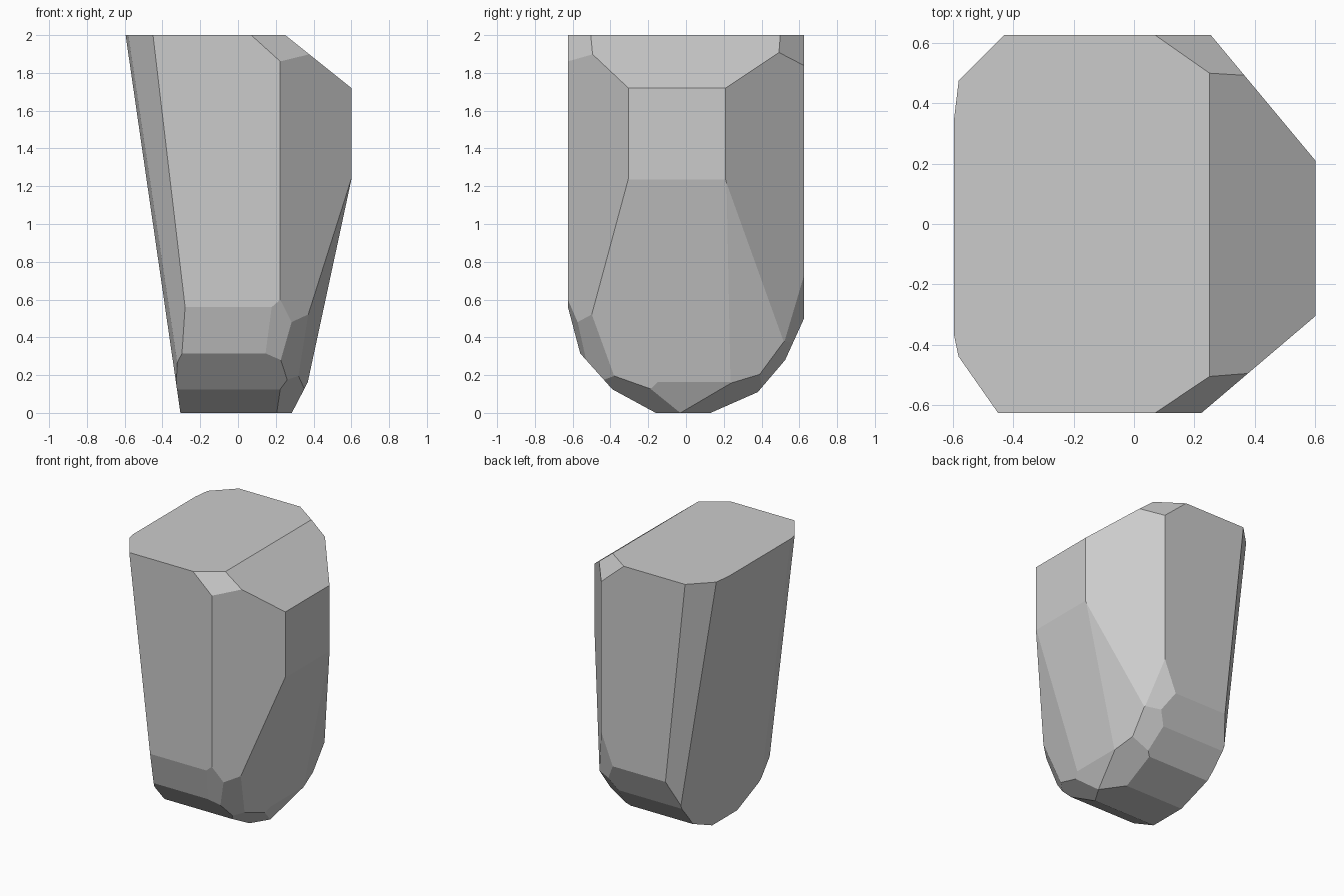
import bpy
import bmesh
from mathutils import Vector

default_cube = bpy.data.objects.get("Cube")
if default_cube:
    bpy.data.objects.remove(default_cube, do_unlink=True)


def make_material(name, colour):
    material = bpy.data.materials.new(name)
    material.use_nodes = True
    material.diffuse_color = colour
    shader = next(n for n in material.node_tree.nodes if n.type == "BSDF_PRINCIPLED")
    shader.inputs["Base Color"].default_value = colour
    return material


def extrude_profile(bm, profile, half_width):
    """Solid block with the given side outline (y, z), running along x."""
    outline = [bm.verts.new((-half_width, y, z)) for y, z in profile]
    face = bm.faces.new(outline)
    result = bmesh.ops.extrude_face_region(bm, geom=[face])
    moved = [g for g in result["geom"] if isinstance(g, bmesh.types.BMVert)]
    bmesh.ops.translate(bm, verts=moved, vec=(2 * half_width, 0, 0))
    bmesh.ops.recalc_face_normals(bm, faces=bm.faces[:])


def chip(bm, point, normal):
    """Slice off everything beyond a plane and cap the cut."""
    geometry = bm.verts[:] + bm.edges[:] + bm.faces[:]
    cut = bmesh.ops.bisect_plane(
        bm, geom=geometry, dist=0.0001, plane_co=Vector(point),
        plane_no=Vector(normal).normalized(), clear_outer=True)
    rim = [g for g in cut["geom_cut"] if isinstance(g, bmesh.types.BMEdge)]
    if rim:
        bmesh.ops.holes_fill(bm, edges=rim, sides=0)


bm = bmesh.new()

# Side outline: flat top, straight walls, rounded underside
extrude_profile(bm, [
    (-.625, 2), (-.625, .56), (-.56, .315), (-.39, .125), (-.16, 0),
    (.13, 0), (.38, .11), (.525, .28), (.625, .5), (.625, 2)], .6)

# Large sloping sides
chip(bm, (-.305, 0, 0), (-1, 0, -.145))
chip(bm, (.25, 0, 2), (.8, 0, 1))
chip(bm, (.6, 0, 1.235), (1, 0, -.215))
chip(bm, (.6, -.305, 1.24), (1, -.25, -.25))
chip(bm, (.6, .21, 1.23), (1, .25, -.21))

# Upright corner facets on the left side
chip(bm, (.6, -.305, 1), (.85, -1, 0))
chip(bm, (.6, .21, 1), (1.2, 1, 0))

# Narrow corner facets on the right side
chip(bm, (-.45, -.625, 2), (-1, -.7, -.118))
chip(bm, (-.595, -.37, 2), (-1, -.21, -.14))
chip(bm, (-.43, .625, 2), (-1, 1, -.107))
chip(bm, (-.595, .35, 2), (-1, .12, -.14))

# Small chips at the top corners
chip(bm, (.07, -.625, 2), (.67, -1, .74))
chip(bm, (.07, .625, 2), (.7, 1, .8))

# Chips around the lower front corner
chip(bm, (.19, -.625, .57), (.26, -1, -.3))
chip(bm, (.38, -.5, .54), (1, -.91, -.49))
chip(bm, (.205, -.16, 0), (.78, -.48, -1))

# Chips under the left side and lower back corner
chip(bm, (.285, 0, 0), (1, 0, -.52))
chip(bm, (.285, -.03, 0), (.58, .41, -1))
chip(bm, (.344, .52, .38), (.5, 1, -.75))
chip(bm, (.255, .625, .73), (.45, 1, -.185))

bmesh.ops.remove_doubles(bm, verts=bm.verts[:], dist=0.002)
bmesh.ops.recalc_face_normals(bm, faces=bm.faces[:])

# Flat-shaded rock object
mesh = bpy.data.meshes.new("rock")
bm.to_mesh(mesh)
bm.free()
mesh.materials.append(make_material("stone grey", (.6, .6, .6, 1)))
rock = bpy.data.objects.new("rock", mesh)
bpy.context.collection.objects.link(rock)
